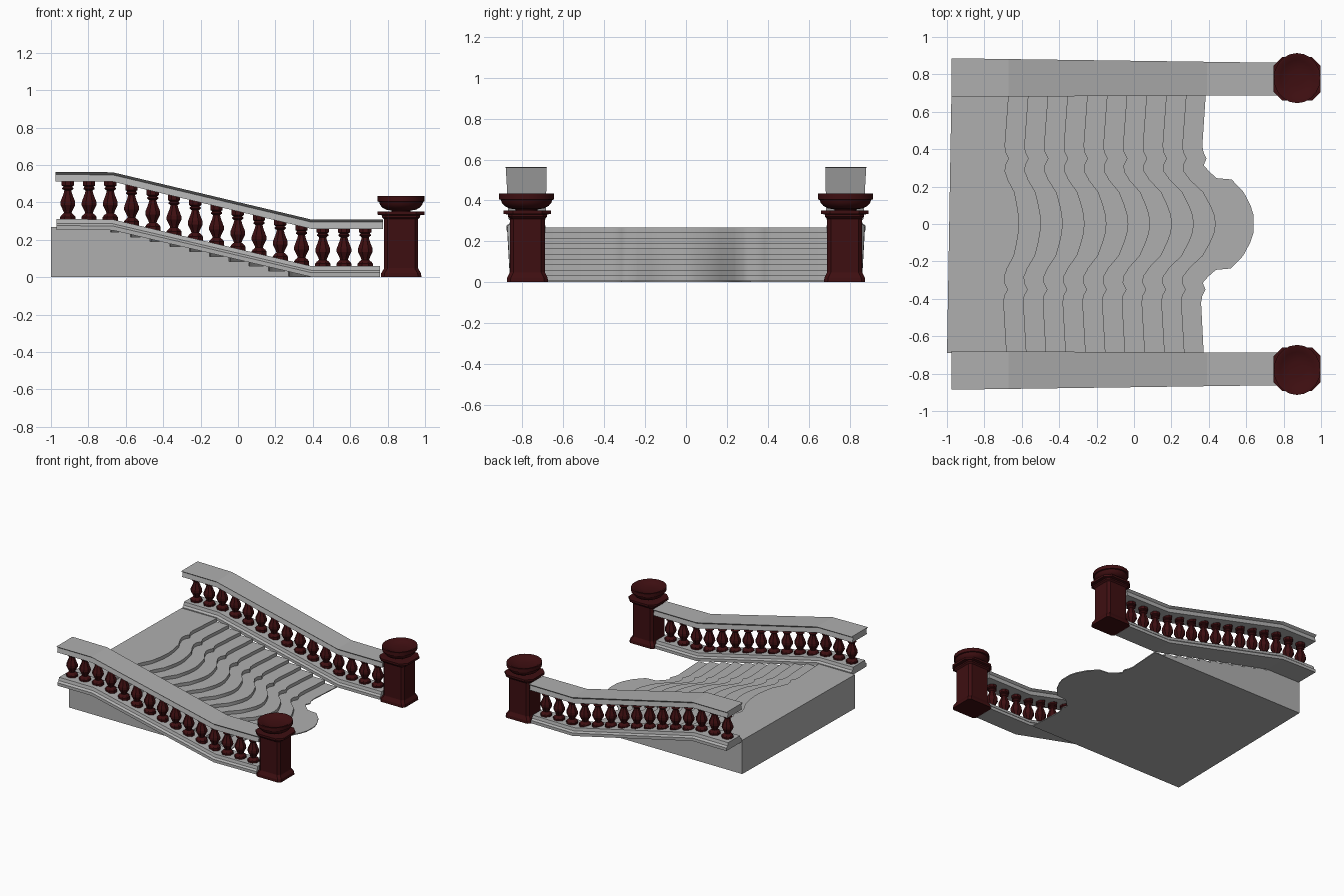
import bpy, bmesh, math

if "Cube" in bpy.data.objects:
    bpy.data.objects.remove(bpy.data.objects["Cube"])


def material(name, rgb):
    m = bpy.data.materials.new(name)
    m.diffuse_color = (*rgb, 1)
    m.use_nodes = True
    m.node_tree.nodes["Principled BSDF"].inputs["Base Color"].default_value = m.diffuse_color
    return m


red = material("dark_red", (0.048, 0.0045, 0.0055))
grey = material("stone_grey", (0.43, 0.43, 0.43))


def make(name, bm, mat, smooth=0):
    bmesh.ops.recalc_face_normals(bm, faces=bm.faces)
    me = bpy.data.meshes.new(name)
    bm.to_mesh(me)
    bm.free()
    ob = bpy.data.objects.new(name, me)
    bpy.context.collection.objects.link(ob)
    me.materials.append(mat)
    if smooth:
        bpy.ops.object.select_all(action='DESELECT')
        ob.select_set(True)
        bpy.context.view_layer.objects.active = ob
        bpy.ops.object.shade_smooth_by_angle(angle=math.radians(smooth))
    return ob


def skin(bm, rings):
    """Join closed rings of points into a tube with capped ends."""
    vs = [[bm.verts.new(p) for p in r] for r in rings]
    n = len(vs[0])
    for a, b in zip(vs, vs[1:]):
        for i in range(n):
            j = (i + 1) % n
            bm.faces.new((a[i], a[j], b[j], b[i]))
    bm.faces.new(vs[0])
    bm.faces.new(vs[-1])


def lathe(bm, profile, sides, cx, cy, z0, turn=0.0, sy=1.0):
    rings = []
    for r, z in profile:
        rings.append([(cx + r * math.cos(turn + math.tau * k / sides),
                       cy + sy * r * math.sin(turn + math.tau * k / sides), z0 + z)
                      for k in range(sides)])
    skin(bm, rings)


def lerp(pts, x):
    for (x0, a), (x1, b) in zip(pts, pts[1:]):
        if x <= x1:
            return a + (b - a) * (x - x0) / (x1 - x0)
    return pts[-1][1]


# Stairs: columns across the width (|y|, wiggle, bulge share, x of bottom tread)
half = [(0.69, 0, 0, .378), (0.42, -.018, 0, .362), (0.385, -.014, 0, .368),
        (0.35, .004, 0, .385), (0.315, -.014, 0, .37), (0.28, -.02, .06, .40),
        (0.245, -.015, .2, .44), (0.238, -.015, .22, .52), (0.17, 0, .58, .585),
        (0.10, 0, .82, .622), (0.05, 0, .95, .638)]
cols = [(-y, w, b, e) for y, w, b, e in half] + [(0, 0, 1, .64)] + half[::-1]
STEPS, TOP, LOW = 10, 0.268, 0.007
rings = []
for y, wig, bulge, end in cols:
    skew = 0.008 * y
    back = -0.988 + 0.017 * y
    ring = [(back, y, 0), (back, y, TOP)]
    for i in range(STEPS):
        x = -0.675 + 0.1056 * i + wig + bulge * (0.06 + 0.0113 * i) + skew
        za = TOP - (TOP - LOW) * i / STEPS
        zb = TOP - (TOP - LOW) * (i + 1) / STEPS
        ring += [(x, y, za), (x, y, zb)]
    ring += [(end + skew, y, LOW), (end + skew, y, 0)]
    rings.append(ring)
bm = bmesh.new()
skin(bm, rings)
make("stairs", bm, grey, 60)


def rail(name, side, path, section):
    rings = []
    for x, z in path:
        t = (x + 0.98) / 1.75
        cy, hw = 0.783 - 0.008 * t, 0.103 - 0.016 * t
        rings.append([(x, side * (cy + hw * u), z + h) for u, h in section])
    bm = bmesh.new()
    skin(bm, rings)
    make(name, bm, grey)


def mirrored(right):
    return right + [(-u, h) for u, h in reversed(right)]


hand_section = mirrored([(.88, 0), (.8, .036), (1, .05)])
base_section = mirrored([(.93, -.003), (.93, .02), (.78, .032), (.72, .055)])
hand_path = [(-.975, .513), (-.67, .511), (.39, .259), (.775, .259)]
base_path = [(-.97, .256), (-.67, .254), (.39, .005), (.76, .005)]

# Baluster profile: radius, height
vase = [(.044, -.014), (.044, .012), (.036, .022), (.022, .033), (.026, .044),
        (.043, .076), (.042, .094), (.025, .135), (.020, .153), (.033, .162),
        (.033, .166), (.025, .174), (.035, .180), (.035, .212)]


def block(bm, levels, cx, cy):
    """Square post with chamfered corners; levels are (half x, half y, chamfer, z)."""
    rings = []
    for a, b, c, z in levels:
        q = [(a, b - c), (a - c, b), (-a + c, b), (-a, b - c),
             (-a, -b + c), (-a + c, -b), (a - c, -b), (a, -b + c)]
        rings.append([(cx + u, cy + v, z) for u, v in q])
    skin(bm, rings)


post = [(.109, .101, .018, 0), (.106, .099, .018, .022), (.092, .087, .018, .045),
        (.091, .085, .018, .05), (.091, .085, .018, .31), (.102, .096, .02, .32),
        (.102, .096, .02, .331), (.125, .116, .045, .334), (.125, .116, .045, .350)]
bowl = [(.05, .345), (.05, .356), (.08, .361), (.101, .373), (.113, .388),
        (.117, .402), (.125, .405), (.125, .433), (.112, .433), (.09, .418), (.04, .41)]

for side, label in ((-1, "front"), (1, "back")):
    rail("handrail_" + label, side, hand_path, hand_section)
    rail("base_rail_" + label, side, base_path, base_section)
    # Row of balusters
    bm = bmesh.new()
    for k in range(15):
        x = -0.91 + 0.1136 * k
        lathe(bm, vase, 8, x, side * 0.779, lerp(base_path, x) + 0.055, math.pi / 8)
    make("balusters_" + label, bm, red)
    # End post with bowl
    bm = bmesh.new()
    block(bm, post, 0.872, side * 0.776)
    make("end_post_" + label, bm, red)
    bm = bmesh.new()
    lathe(bm, bowl, 20, 0.872, side * 0.78, 0, 0, 1.07)
    make("bowl_" + label, bm, red, 35)
